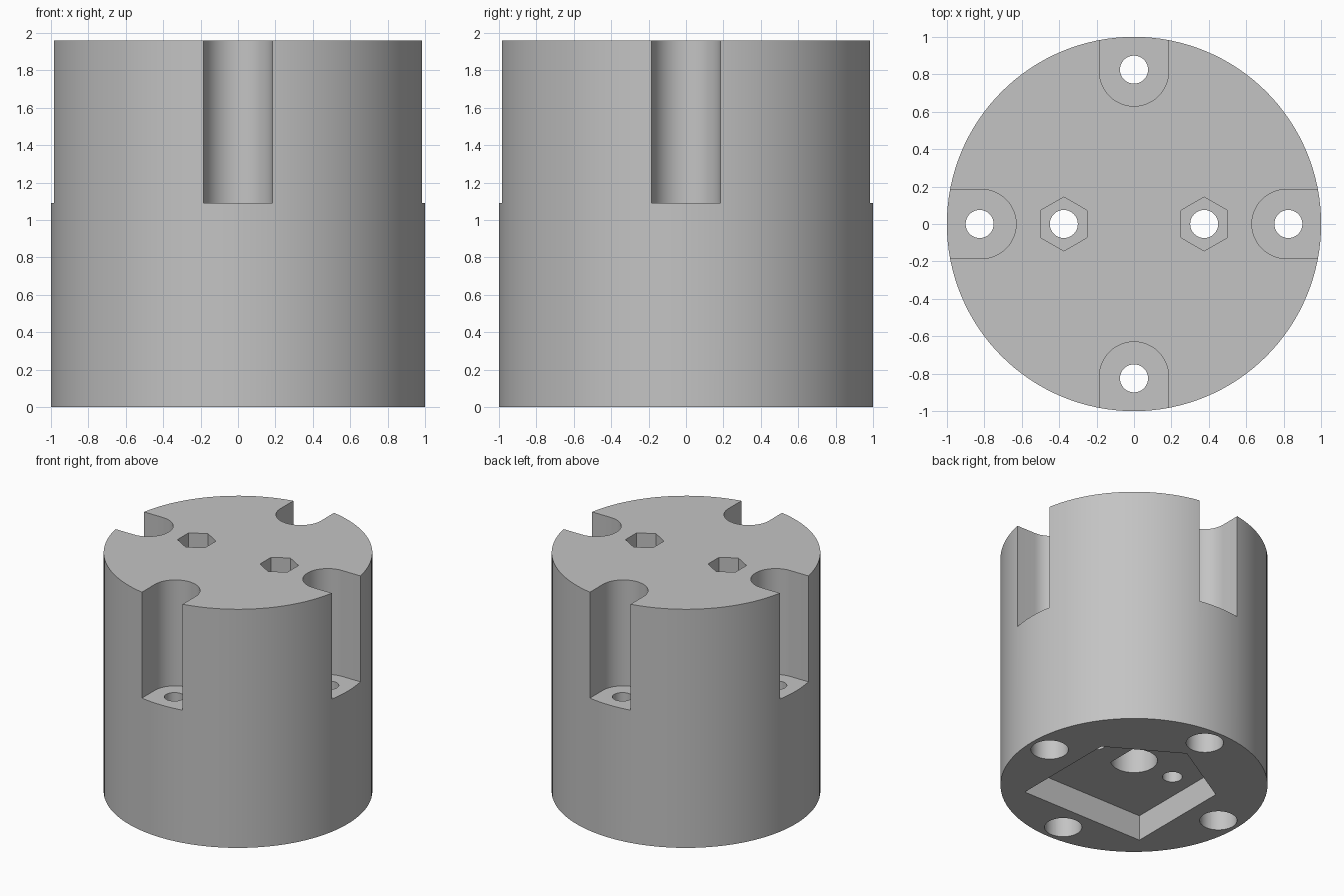
import bpy, bmesh, math
from mathutils import Matrix

if "Cube" in bpy.data.objects:
    bpy.data.objects.remove(bpy.data.objects["Cube"])

HEIGHT = 1.96
SLOT_FLOOR = 1.09
POCKET_TOP = 0.21

grey = bpy.data.materials.new("plain grey")
grey.diffuse_color = (0.55, 0.55, 0.55, 1)
grey.use_nodes = True
grey.node_tree.nodes["Principled BSDF"].inputs["Base Color"].default_value = grey.diffuse_color


def arc(r, start, end, n, cx=0.0, cy=0.0):
    """Points on an arc, both ends included."""
    return [(cx + r * math.cos(start + (end - start) * i / n),
             cy + r * math.sin(start + (end - start) * i / n)) for i in range(n + 1)]


def circle(r, n, cx=0.0, cy=0.0, start=0.0):
    return arc(r, start, start + 2 * math.pi, n, cx, cy)[:-1]


def prism(name, points, z0, z1, turn=0.0):
    """Extrude a counter-clockwise outline from z0 to z1, turned about z."""
    bm = bmesh.new()
    face = bm.faces.new([bm.verts.new((x, y, z0)) for x, y in points])
    top = bmesh.ops.extrude_face_region(bm, geom=[face])["geom"]
    for v in top:
        if isinstance(v, bmesh.types.BMVert):
            v.co.z = z1
    bmesh.ops.recalc_face_normals(bm, faces=bm.faces)
    bm.transform(Matrix.Rotation(turn, 4, 'Z'))
    mesh = bpy.data.meshes.new(name)
    bm.to_mesh(mesh)
    bm.free()
    mesh.materials.append(grey)
    obj = bpy.data.objects.new(name, mesh)
    bpy.context.collection.objects.link(obj)
    return obj


def cut(points, z0, z1, turn=0.0):
    """Remove a prism from the body."""
    tool = prism("cutter", points, z0, z1, turn)
    tool.hide_render = True
    mod = body.modifiers.new("cut", 'BOOLEAN')
    mod.operation = 'DIFFERENCE'
    mod.solver = 'EXACT'
    mod.object = tool
    bpy.context.view_layer.objects.active = body
    bpy.ops.object.modifier_apply(modifier=mod.name)
    bpy.data.objects.remove(tool, do_unlink=True)


# Round body
body = prism("mount_body", circle(1.0, 128), 0, HEIGHT)

# Four edge slots, each with a screw hole and a wide bore from below
slot = [(1.2, 0.185)] + arc(0.185, math.pi / 2, 3 * math.pi / 2, 24, 0.815) + [(1.2, -0.185)]
for k in range(4):
    turn = k * math.pi / 2
    cut(slot, SLOT_FLOOR, HEIGHT + 0.2, turn)
    cut(circle(0.14, 40, 0.825), -0.1, 0.7, turn)
    cut(circle(0.075, 32, 0.825), 0.6, SLOT_FLOOR + 0.1, turn)

# House-shaped pocket underneath
cut([(-0.56, -0.605), (0.56, -0.605), (0.56, 0.285), (0, 0.616), (-0.56, 0.285)],
    -0.1, POCKET_TOP)

# D-shaped blind shaft bore
flat = math.acos(0.12 / 0.175)
cut(arc(0.175, flat, 2 * math.pi - flat, 40), POCKET_TOP - 0.1, 0.9)

# Two bolt holes with hexagonal nut recesses open at the top
for x in (-0.375, 0.375):
    cut(circle(0.144, 6, x, 0, math.pi / 2), SLOT_FLOOR, HEIGHT + 0.2)
    cut(circle(0.075, 32, x), POCKET_TOP - 0.1, SLOT_FLOOR + 0.1)

# Smooth round walls, crisp edges
bpy.ops.object.select_all(action='DESELECT')
body.select_set(True)
bpy.context.view_layer.objects.active = body
bpy.ops.object.shade_smooth_by_angle(angle=math.radians(30))
